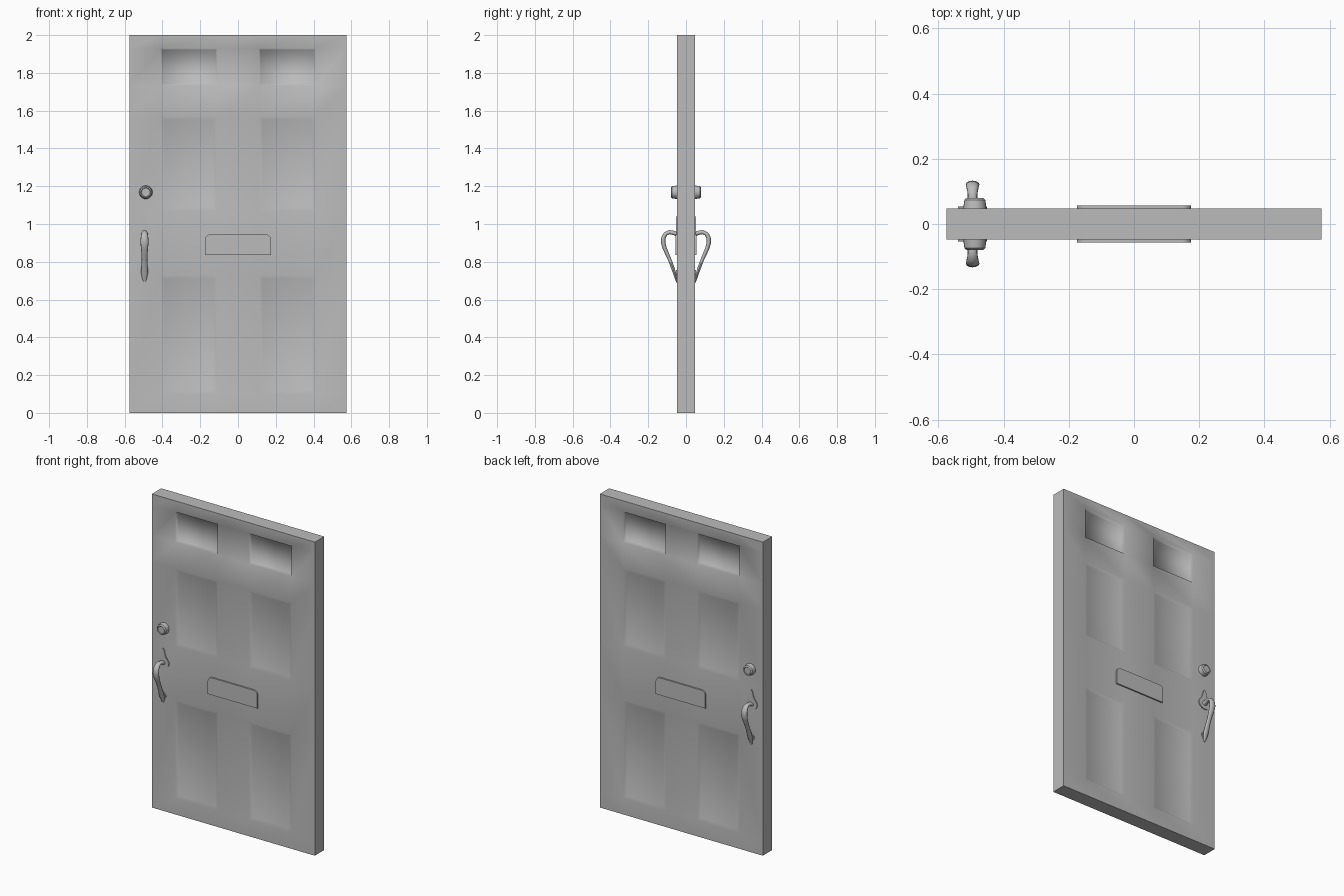
import bpy, bmesh, math
from math import radians, sin, cos, pi
from mathutils import Vector

old = bpy.data.objects.get("Cube")
if old:
    bpy.data.objects.remove(old, do_unlink=True)

grey = bpy.data.materials.new("plain_grey")
grey.use_nodes = True
GREY = (0.5, 0.5, 0.5, 1)
grey.diffuse_color = GREY
grey.node_tree.nodes["Principled BSDF"].inputs["Base Color"].default_value = GREY

HALF_W, FACE, HEIGHT = 0.575, -0.047, 2.0
HANDLE_X = -0.495


def finish(name, bm, angle):
    """Make the front part an object and mirror it to the back."""
    bmesh.ops.recalc_face_normals(bm, faces=bm.faces[:])
    mesh = bpy.data.meshes.new(name)
    bm.to_mesh(mesh)
    bm.free()
    mesh.materials.append(grey)
    ob = bpy.data.objects.new(name, mesh)
    bpy.context.collection.objects.link(ob)
    bpy.ops.object.select_all(action='DESELECT')
    ob.select_set(True)
    bpy.context.view_layer.objects.active = ob
    bpy.ops.object.shade_smooth_by_angle(angle=radians(angle))
    mirror = ob.modifiers.new("front_to_back", 'MIRROR')
    mirror.use_axis = (False, True, False)
    return ob


def loft(bm, rings):
    """Skin a list of closed vertex rings and cap both ends."""
    loops = [[bm.verts.new(p) for p in ring] for ring in rings]
    for a, b in zip(loops, loops[1:]):
        for i in range(len(a)):
            j = (i + 1) % len(a)
            bm.faces.new((a[i], a[j], b[j], b[i]))
    bm.faces.new(loops[0])
    bm.faces.new(loops[-1])


def plate(name, outline, y_out, angle=35):
    """Flat plate from an x-z outline, sunk slightly into the door."""
    bm = bmesh.new()
    loft(bm, [[(x, y, z) for x, z in outline] for y in (FACE + 0.005, y_out)])
    return finish(name, bm, angle)


# Door leaf: a grid of rails and stiles with six recessed panels
xs = [-HALF_W, -0.41, -0.11, 0.11, 0.41, HALF_W]
zs = [0, 0.1, 0.73, 1.07, 1.57, 1.735, 1.93, HEIGHT]
bm = bmesh.new()
grid = [[bm.verts.new((x, FACE, z)) for x in xs] for z in zs]
panels = {}
for r in range(len(zs) - 1):
    for c in range(len(xs) - 1):
        f = bm.faces.new((grid[r][c], grid[r][c + 1],
                          grid[r + 1][c + 1], grid[r + 1][c]))
        if r % 2 and c % 2:
            panels.setdefault(r, []).append(f)
rim = [e for e in bm.edges if e.is_boundary]
walls = bmesh.ops.extrude_edge_only(bm, edges=rim)["geom"]
for v in walls:
    if isinstance(v, bmesh.types.BMVert):
        v.co.y = 0
bmesh.ops.recalc_face_normals(bm, faces=bm.faces[:])
for row, faces in panels.items():
    top = row == 5
    bmesh.ops.inset_individual(bm, faces=faces, thickness=0.012 if top else 0.03,
                               depth=-0.02 if top else -0.01)
finish("door_leaf", bm, 75)

# Letter plate with rounded upper corners
R = 0.028
outline = [(-0.175, 0.835), (0.175, 0.835)]
for side in (1, -1):
    arc = [(side * (0.175 - R + R * cos(a)), 0.945 - R + R * sin(a))
           for a in (i * pi / 10 for i in range(6))]
    outline += arc if side > 0 else arc[::-1]
plate("letter_plate", outline, -0.056)

# Round lock cylinder with a softened rim
bm = bmesh.new()
rings = []
for y, r in ((FACE + 0.005, 0.036), (-0.06, 0.034), (-0.074, 0.032),
             (-0.08, 0.025), (-0.077, 0.022)):
    rings.append([(-0.488 + r * cos(i * pi / 12), y, 1.168 + r * sin(i * pi / 12))
                  for i in range(24)])
loft(bm, rings)
finish("lock_cylinder", bm, 40)


# Teardrop mounting plates at both ends of the handle
def teardrop(z_round, z_tip, r, n=14):
    up = 1 if z_tip > z_round else -1
    pts = [(HANDLE_X + r * cos(a), z_round - up * r * sin(a))
           for a in (i * pi / n for i in range(n + 1))]
    span = z_tip - z_round
    pts += [(HANDLE_X - r * 0.42, z_round + span * 0.45),
            (HANDLE_X - r * 0.2, z_round + span * 0.9),
            (HANDLE_X, z_tip),
            (HANDLE_X + r * 0.2, z_round + span * 0.9),
            (HANDLE_X + r * 0.42, z_round + span * 0.45)]
    return pts


plate("handle_upper_plate", teardrop(0.955, 1.04, 0.044), -0.053)
plate("handle_lower_plate", teardrop(0.735, 0.69, 0.022), -0.053)

# Curved pull handle: y, z, half width, half thickness along the path
path = [(-0.042, 0.945, 0.021, 0.013), (-0.065, 0.953, 0.015, 0.011),
        (-0.088, 0.957, 0.014, 0.011), (-0.108, 0.948, 0.017, 0.011),
        (-0.119, 0.928, 0.020, 0.012), (-0.121, 0.902, 0.021, 0.012),
        (-0.113, 0.872, 0.019, 0.011), (-0.100, 0.842, 0.016, 0.010),
        (-0.085, 0.808, 0.015, 0.009), (-0.071, 0.770, 0.017, 0.009),
        (-0.060, 0.738, 0.018, 0.008), (-0.053, 0.712, 0.012, 0.006),
        (-0.049, 0.695, 0.007, 0.004)]
bm = bmesh.new()
rings = []
for i, (y, z, w, t) in enumerate(path):
    a, b = path[max(i - 1, 0)], path[min(i + 1, len(path) - 1)]
    tangent = Vector((0, b[0] - a[0], b[1] - a[1])).normalized()
    normal = tangent.cross(Vector((1, 0, 0)))
    centre = Vector((HANDLE_X, y, z))
    rings.append([centre + Vector((w * cos(k * pi / 6), 0, 0))
                  + normal * t * sin(k * pi / 6) for k in range(12)])
loft(bm, rings)
finish("pull_handle", bm, 50)
